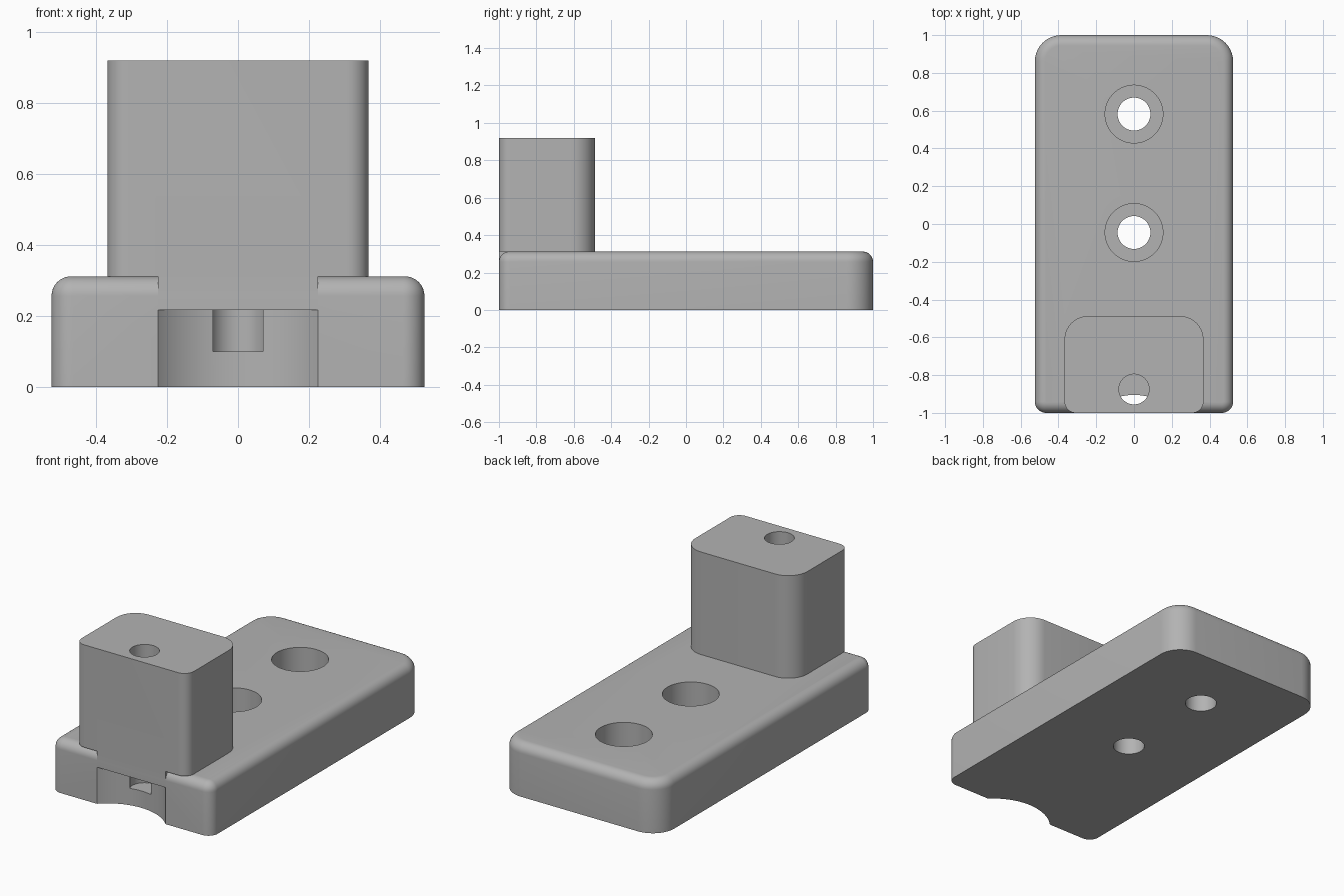
import bpy, bmesh
from math import sin, cos, pi

if "Cube" in bpy.data.objects:
    bpy.data.objects.remove(bpy.data.objects["Cube"], do_unlink=True)

grey = bpy.data.materials.new("plain_grey")
grey.use_nodes = True
colour = (0.45, 0.45, 0.45, 1)
grey.diffuse_color = colour
grey.node_tree.nodes["Principled BSDF"].inputs["Base Color"].default_value = colour

FRONT = -1.0


def rounded_ring(half_x, y0, y1, r_front, r_back, inset=0.0, steps=10):
    """Counter-clockwise rounded rectangle, optionally inset."""
    corners = [(1, 1, r_back, 0), (-1, 1, r_back, 1),
               (-1, -1, r_front, 2), (1, -1, r_front, 3)]
    ring = []
    for sx, sy, r, quarter in corners:
        cx = sx * (half_x - r)
        cy = y1 - r if sy > 0 else y0 + r
        for i in range(steps + 1):
            a = (quarter + i / steps) * pi / 2
            ring.append((cx + (r - inset) * cos(a), cy + (r - inset) * sin(a)))
    return ring


def loft(name, layers):
    """Solid through a stack of (ring, z) layers, closed at both ends."""
    bm = bmesh.new()
    loops = [[bm.verts.new((x, y, z)) for x, y in ring] for ring, z in layers]
    for low, high in zip(loops, loops[1:]):
        for i in range(len(low)):
            j = (i + 1) % len(low)
            bm.faces.new((low[i], low[j], high[j], high[i]))
    bm.faces.new(loops[0][::-1])
    bm.faces.new(loops[-1])
    mesh = bpy.data.meshes.new(name)
    bm.to_mesh(mesh)
    bm.free()
    mesh.materials.append(grey)
    obj = bpy.data.objects.new(name, mesh)
    bpy.context.collection.objects.link(obj)
    return obj


def cylinder(name, y, r, z0, z1, n=64):
    ring = [(r * cos(2 * pi * i / n), y + r * sin(2 * pi * i / n)) for i in range(n)]
    return loft(name, [(ring, z0), (ring, z1)])


def combine(target, other, operation):
    """Apply a boolean and discard the helper."""
    mod = target.modifiers.new(operation, 'BOOLEAN')
    mod.operation = operation
    mod.solver = 'EXACT'
    mod.object = other
    bpy.context.view_layer.objects.active = target
    bpy.ops.object.modifier_apply(modifier=mod.name)
    bpy.data.objects.remove(other, do_unlink=True)


# Base plate with rounded corners and a rolled top edge
top, fillet = 0.312, 0.055
layers = [(rounded_ring(0.525, FRONT, 1, 0.06, 0.14), 0)]
for i in range(9):
    a = i / 8 * pi / 2
    ring = rounded_ring(0.525, FRONT, 1, 0.06, 0.14, fillet * (1 - cos(a)))
    layers.append((ring, top - fillet + fillet * sin(a)))
bracket = loft("bracket", layers)

# Upright block at the front
ring = rounded_ring(0.368, FRONT, -0.487, 0.06, 0.125)
combine(bracket, loft("upright_block", [(ring, top), (ring, 0.92)]), 'UNION')

# Flush lip joining the upright to the plate above the notch
lip = [(-0.225, FRONT), (0.225, FRONT), (0.225, -0.75), (-0.225, -0.75)]
combine(bracket, loft("front_lip", [(lip, 0.15), (lip, 0.5)]), 'UNION')

# Curved notch under the lip
combine(bracket, cylinder("notch_cutter", -1.219, 0.314, -0.1, 0.217, 128), 'DIFFERENCE')

# Vertical hole through the upright
combine(bracket, cylinder("upright_hole_cutter", -0.875, 0.08, 0.1, 1.1), 'DIFFERENCE')

# Counterbored screw holes
for y in (0.582, -0.045):
    combine(bracket, cylinder("counterbore_cutter", y, 0.153, 0.13, 0.5), 'DIFFERENCE')
    combine(bracket, cylinder("screw_hole_cutter", y, 0.087, -0.1, 0.5), 'DIFFERENCE')

# Smooth rounded walls, crisp edges
bpy.ops.object.select_all(action='DESELECT')
bracket.select_set(True)
bpy.context.view_layer.objects.active = bracket
bpy.ops.object.shade_smooth_by_angle(angle=pi / 6)
